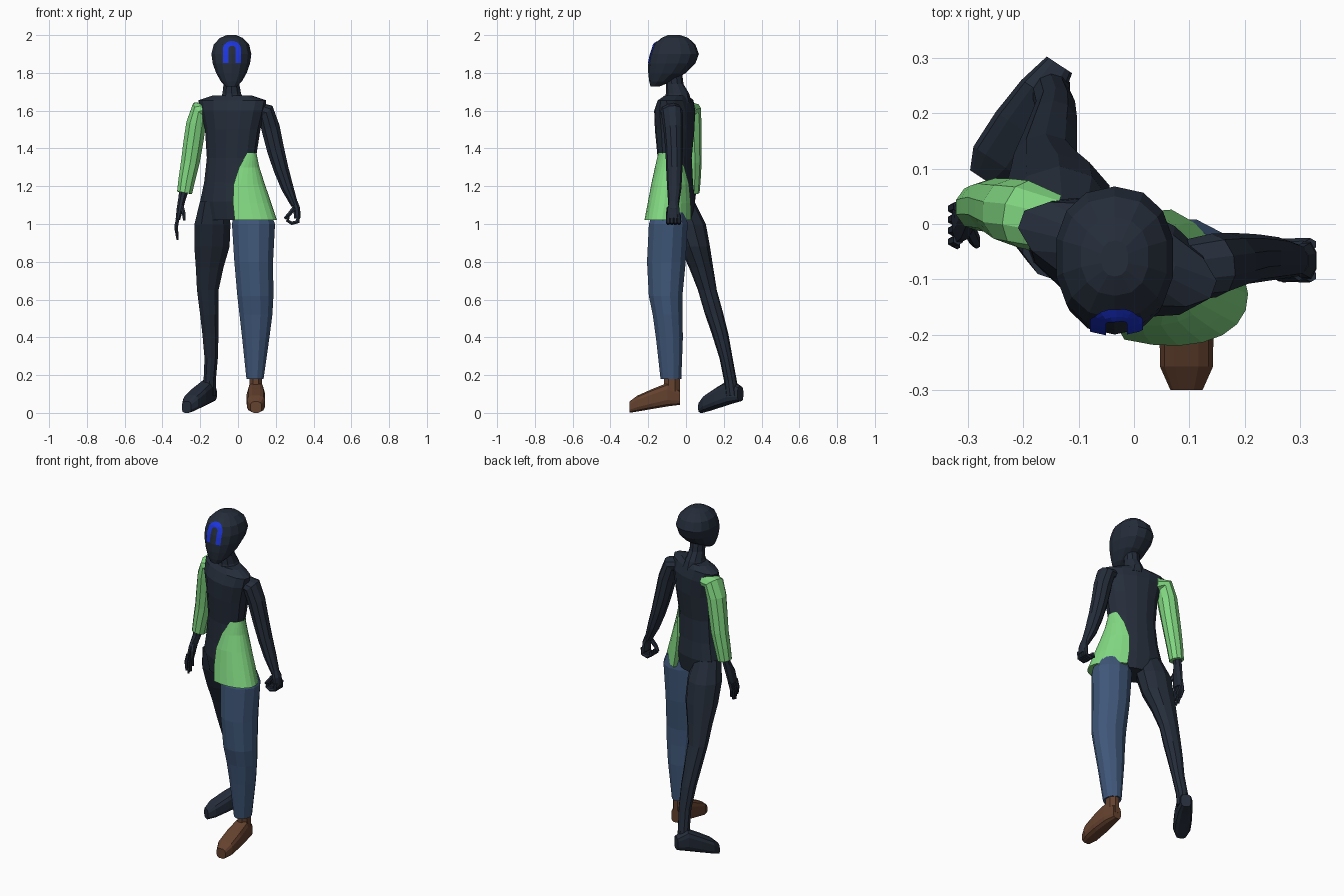
import bpy, bmesh, math
from mathutils import Vector
from mathutils.bvhtree import BVHTree


def mat(name, rgb):
    m = bpy.data.materials.new(name)
    m.diffuse_color = (*rgb, 1)
    return m


DARK = mat("dark_slate", (0.018, 0.026, 0.042))
GREEN = mat("light_green", (0.22, 0.68, 0.22))
DENIM = mat("denim_blue", (0.05, 0.095, 0.19))
BROWN = mat("shoe_brown", (0.13, 0.054, 0.028))
MARK = mat("bright_blue", (0.012, 0.035, 0.70))


def finish(name, bm, material):
    bmesh.ops.recalc_face_normals(bm, faces=bm.faces)
    me = bpy.data.meshes.new(name)
    bm.to_mesh(me)
    bm.free()
    me.materials.append(material)
    ob = bpy.data.objects.new(name, me)
    bpy.context.collection.objects.link(ob)
    return ob


def skin(name, rings, material):
    """Join closed rings of points and cap both ends."""
    bm = bmesh.new()
    vs = [[bm.verts.new(p) for p in r] for r in rings]
    n = len(vs[0])
    for a, b in zip(vs, vs[1:]):
        for i in range(n):
            j = (i + 1) % n
            bm.faces.new((a[i], a[j], b[j], b[i]))
    bm.faces.new(vs[0])
    bm.faces.new(vs[-1])
    return finish(name, bm, material)


def spow(v, e):
    return math.copysign(abs(v) ** e, v)


def tube(name, pts, material, n=10, axis=None, ref=(0, 1, 0), twist=0, power=1.0):
    """Loft along pts (x, y, z, ru, rv); rings face the path or a fixed axis."""
    cs = [Vector(p[:3]) for p in pts]
    rings = []
    for k, p in enumerate(pts):
        t = Vector(axis) if axis else cs[min(k + 1, len(cs) - 1)] - cs[max(k - 1, 0)]
        t.normalize()
        u = Vector(ref).cross(t).normalized()
        v = t.cross(u)
        u, v = (u * math.cos(twist) + v * math.sin(twist),
                v * math.cos(twist) - u * math.sin(twist))
        rv = p[4] if len(p) > 4 else p[3]
        ring = []
        for i in range(n):
            a = 2 * math.pi * (i + 0.5) / n
            ring.append(cs[k] + u * p[3] * spow(math.cos(a), power) + v * rv * spow(math.sin(a), power))
        rings.append(ring)
    return skin(name, rings, material)


UP = (0, 0, 1)
TURN = math.radians(-20)   # body is turned in mid stride

# Torso and neck
tube("torso", [(-.03, -.06, 1.02, .15, .08), (-.03, -.06, 1.12, .178, .097),
               (-.035, -.06, 1.22, .15, .088), (-.035, -.06, 1.35, .135, .083),
               (-.028, -.06, 1.5, .152, .097), (-.028, -.06, 1.6, .178, .097),
               (-.03, -.055, 1.655, .19, .075), (-.03, -.05, 1.68, .11, .055)],
     DARK, n=14, axis=UP, twist=TURN)
tube("neck", [(-.03, -.045, 1.64, .075, .075), (-.033, -.045, 1.69, .052, .062),
              (-.035, -.06, 1.74, .044, .047), (-.035, -.07, 1.82, .046, .047)],
     DARK, n=10, axis=UP)

# Head: (z, front y, back y, half width)
head_rows = [(1.728, -.188, -.14, .03), (1.755, -.195, -.075, .057), (1.80, -.2, .0, .083),
             (1.85, -.2, .05, .101), (1.90, -.19, .068, .108), (1.95, -.17, .05, .096),
             (1.985, -.13, .012, .062), (2.0, -.095, -.03, .025)]
head = tube("head", [(-.035, (f + b) / 2, z, w, (b - f) / 2) for z, f, b, w in head_rows],
            DARK, n=14, axis=UP, power=.88)

# Painted arch on the face, laid onto the head surface
hm = head.data
bvh = BVHTree.FromPolygons([v.co for v in hm.vertices], [p.vertices[:] for p in hm.polygons])
arch = [(-1, 0, z) for z in (1.85, 1.87, 1.89, 1.91)]
arch += [(-math.cos(a), math.sin(a), 1.925) for a in [math.pi * i / 10 for i in range(11)]]
arch += [(1, 0, z) for z in (1.91, 1.89, 1.87, 1.85)]
bm = bmesh.new()
rows = []
for c, s, z in arch:
    row = []
    for r in (.019, .026, .034, .041, .048):
        x, zz = -.032 + c * r, z + s * r * .88
        hit = bvh.ray_cast(Vector((x, -1, zz)), Vector((0, 1, 0)))[0]
        row.append(bm.verts.new((x, hit.y - .005, zz + .002)))
    rows.append(row)
for a, b in zip(rows, rows[1:]):
    for i in range(4):
        bm.faces.new((a[i], a[i + 1], b[i + 1], b[i]))
finish("face_mark", bm, MARK)

# Half shirt hem flaring over one hip: (cx, cy, z, a, b, half arc in degrees)
hem = []
for cx, cy, z, a, b, arc in [(-.035, -.06, 1.375, .138, .086, 38), (-.033, -.062, 1.30, .152, .094, 62),
                             (-.028, -.067, 1.21, .177, .107, 76), (-.02, -.072, 1.11, .205, .118, 80),
                             (-.012, -.078, 1.02, .228, .127, 80)]:
    ring = []
    for i in range(13):
        t = math.radians(arc) * (i / 6 - 1)
        u, v = a * math.cos(t), b * math.sin(t)
        ring.append((cx + u * math.cos(TURN) - v * math.sin(TURN),
                     cy + u * math.sin(TURN) + v * math.cos(TURN), z))
    hem.append(ring)
skin("shirt_hem", hem, GREEN)

# Legs
tube("bare_leg", [(-.13, -.03, 1.12, .075, .075), (-.135, .01, 1.0, .1, .095),
                  (-.138, .045, .88, .098, .082), (-.15, .08, .77, .077, .064),
                  (-.16, .113, .65, .06, .05), (-.152, .15, .52, .051, .049),
                  (-.146, .18, .42, .045, .044), (-.142, .212, .29, .037, .035),
                  (-.15, .235, .17, .034, .034), (-.15, .245, .09, .036, .036)],
     DARK, n=10, axis=UP)
tube("trouser_leg", [(.075, -.09, 1.06, .1, .09), (.082, -.094, 1.0, .118, .106),
                     (.083, -.104, .8, .106, .106), (.092, -.108, .62, .099, .092),
                     (.095, -.098, .52, .09, .081), (.094, -.088, .4, .075, .074),
                     (.09, -.08, .18, .047, .057)],
     DENIM, n=12, axis=UP)
tube("shoe_ankle", [(.094, -.075, .2, .036, .046), (.094, -.075, .08, .036, .046)],
     BROWN, n=8, axis=UP)


def foot(name, heel, direction, scale, lift, material):
    d = Vector((*direction, 0)).normalized()
    pts = []
    # distance from heel, sole height, top height, half width
    for s, lo, hi, w in [(0, .042, .12, .028), (.065, .033, .16, .043), (.145, .02, .128, .05),
                         (.225, .006, .092, .049), (.267, 0, .06, .03)]:
        c = Vector((*heel, 0)) + d * s * scale
        up = lift * (1 - s / .267)
        pts.append((c.x, c.y, (lo + hi) / 2 + up, w, (hi - lo) / 2))
    tube(name, pts, material, n=12, axis=d, ref=UP, power=.6)


foot("shoe", (.095, -.033), (0, -1), 1, 0, BROWN)
foot("bare_foot", (-.135, .288), (-.55, -.83), .93, .02, DARK)

# Arms
tube("sleeve", [(-.15, .0, 1.605, .045, .055), (-.2, .018, 1.605, .052, .062),
                (-.222, .022, 1.53, .055, .06), (-.237, .028, 1.43, .055, .054),
                (-.252, .033, 1.33, .052, .05), (-.27, .032, 1.24, .047, .046),
                (-.283, .03, 1.165, .042, .042)], GREEN, n=10)
tube("bare_arm", [(.09, -.085, 1.61, .04, .055), (.145, -.075, 1.595, .05, .058),
                  (.172, -.068, 1.51, .052, .052), (.2, -.063, 1.39, .048, .046),
                  (.228, -.062, 1.29, .042, .043), (.262, -.062, 1.19, .034, .038),
                  (.3, -.066, 1.1, .02, .028)], DARK, n=10)

# Open hand
tube("open_palm", [(-.284, .03, 1.19, .028, .028), (-.295, .025, 1.14, .022, .027),
                   (-.308, .008, 1.08, .018, .038), (-.318, .002, 1.025, .013, .038)], DARK, n=8)
for i in range(4):
    y = -.028 + .02 * i
    drop = (.085, .11, .105, .08)[i]
    tube(f"open_finger_{i + 1}", [(-.318, y, 1.035, .01), (-.328, y - .004, 1.03 - drop * .5, .01),
                                  (-.32, y - .012, 1.025 - drop, .006)], DARK, n=6)
tube("open_thumb", [(-.3, -.005, 1.1, .013), (-.288, -.03, 1.06, .011),
                    (-.285, -.038, 1.02, .007)], DARK, n=6)

# Closed hand
tube("fist_palm", [(.298, -.066, 1.115, .02, .026), (.311, -.066, 1.08, .02, .034),
                   (.314, -.066, 1.03, .018, .038)], DARK, n=8)
for i in range(4):
    y = -.094 + .019 * i
    tube(f"fist_finger_{i + 1}", [(.32, y, 1.05, .011), (.316, y, 1.012, .012),
                                  (.285, y, 1.004, .011), (.262, y, 1.018, .01),
                                  (.268, y, 1.04, .008)], DARK, n=6)
tube("fist_thumb", [(.298, -.09, 1.085, .013), (.27, -.094, 1.05, .012),
                    (.248, -.085, 1.03, .008)], DARK, n=6)
